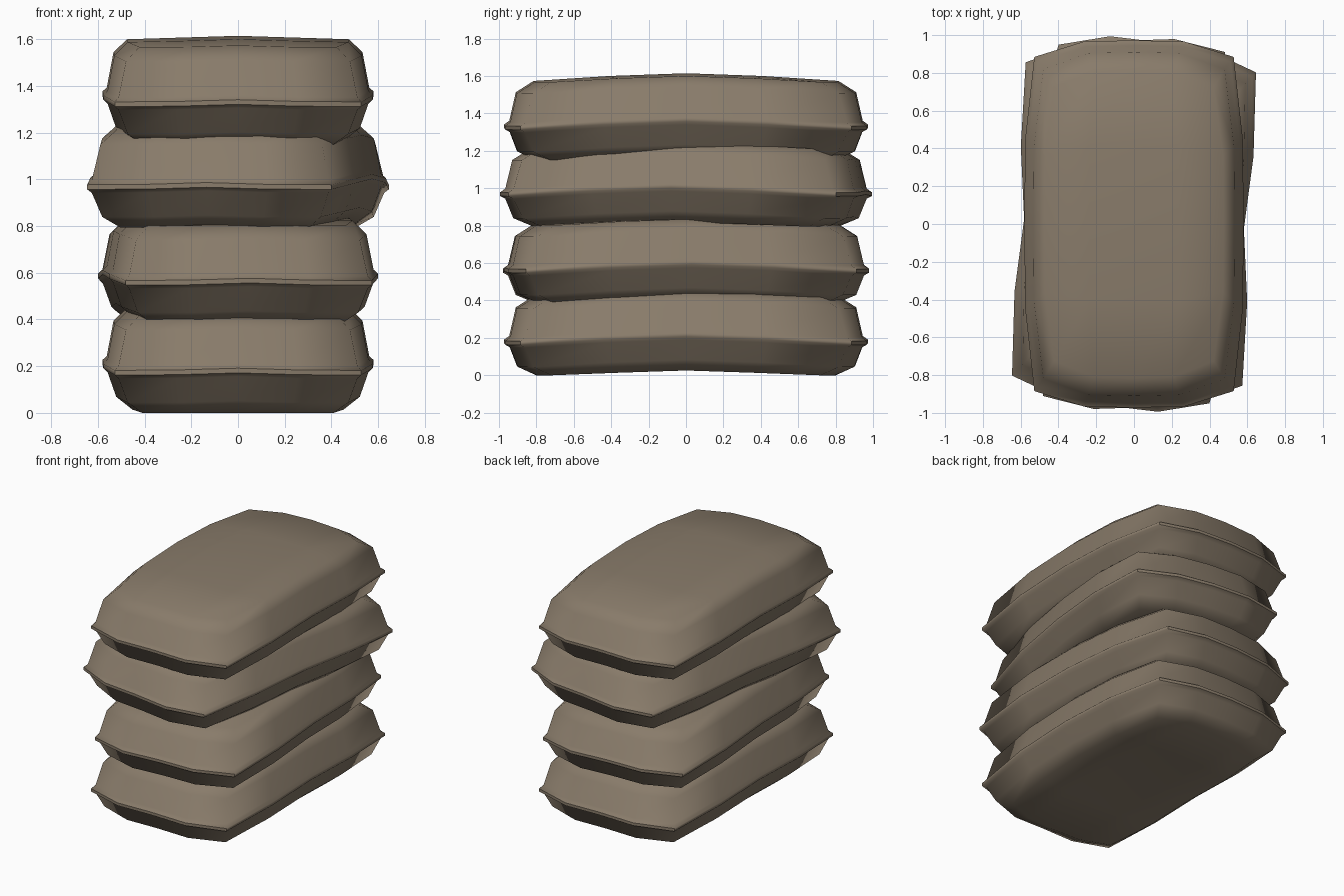
import bpy, bmesh, math

if "Cube" in bpy.data.objects:
    bpy.data.objects.remove(bpy.data.objects["Cube"])

canvas = bpy.data.materials.new("brown canvas")
canvas.diffuse_color = (0.25, 0.20, 0.145, 1)
canvas.use_nodes = True
canvas.node_tree.nodes["Principled BSDF"].inputs["Base Color"].default_value = canvas.diffuse_color

# Bag cross-section, bottom to top: half width, half length, height, corner rounding
RINGS = [
    (0.455, 0.80, 0.040, 0.10),
    (0.525, 0.905, 0.100, 0.10),
    (0.562, 0.945, 0.208, 0.09),
    (0.580, 0.972, 0.225, 0.09),   # stitched seam lip
    (0.580, 0.972, 0.245, 0.09),
    (0.562, 0.945, 0.262, 0.09),
    (0.533, 0.910, 0.412, 0.10),
    (0.475, 0.815, 0.465, 0.11),
]
# Walk round the border of a 5 x 5 grid
BORDER = ([(i, -2) for i in range(-2, 2)] + [(2, j) for j in range(-2, 2)] +
          [(i, 2) for i in range(2, -2, -1)] + [(-2, j) for j in range(2, -2, -1)])


def point(ring, i, j):
    hx, hy, z, c = ring
    u, v = i / 2, j / 2
    x = hx * u * (1 - c * v ** 4)
    y = hy * v * (1 - c * u ** 4)
    # the bag droops towards its ends and slightly towards its sides
    drop = 0.04 * (abs(y) / 0.8) ** 1.5 + 0.014 * abs(x) / 0.45
    return x, y, max(z - drop, 0)


def make_bag(name, z, turn):
    bm = bmesh.new()
    loops = [{k: bm.verts.new(point(r, *k)) for k in BORDER} for r in RINGS]
    # side walls
    for low, high in zip(loops, loops[1:]):
        for a, b in zip(BORDER, BORDER[1:] + BORDER[:1]):
            bm.faces.new((low[a], low[b], high[b], high[a]))
    # bottom and top panels
    for ring, loop in ((RINGS[0], loops[0]), (RINGS[-1], loops[-1])):
        for i in range(-1, 2):
            for j in range(-1, 2):
                loop[i, j] = bm.verts.new(point(ring, i, j))
        for i in range(-2, 2):
            for j in range(-2, 2):
                bm.faces.new((loop[i, j], loop[i + 1, j],
                              loop[i + 1, j + 1], loop[i, j + 1]))
    bmesh.ops.recalc_face_normals(bm, faces=bm.faces)
    mesh = bpy.data.meshes.new(name)
    bm.to_mesh(mesh)
    bm.free()
    mesh.materials.append(canvas)
    bag = bpy.data.objects.new(name, mesh)
    bpy.context.collection.objects.link(bag)
    bag.location.z = z
    bag.rotation_euler.z = math.radians(turn)
    bpy.ops.object.select_all(action='DESELECT')
    bag.select_set(True)
    bpy.context.view_layer.objects.active = bag
    bpy.ops.object.shade_smooth_by_angle(angle=math.radians(50))


# Stack of four bags, the middle two slightly turned
make_bag("sandbag_bottom", 0.0, 0)
make_bag("sandbag_lower_middle", 0.385, 3)
make_bag("sandbag_upper_middle", 0.795, -8)
make_bag("sandbag_top", 1.15, 0)
